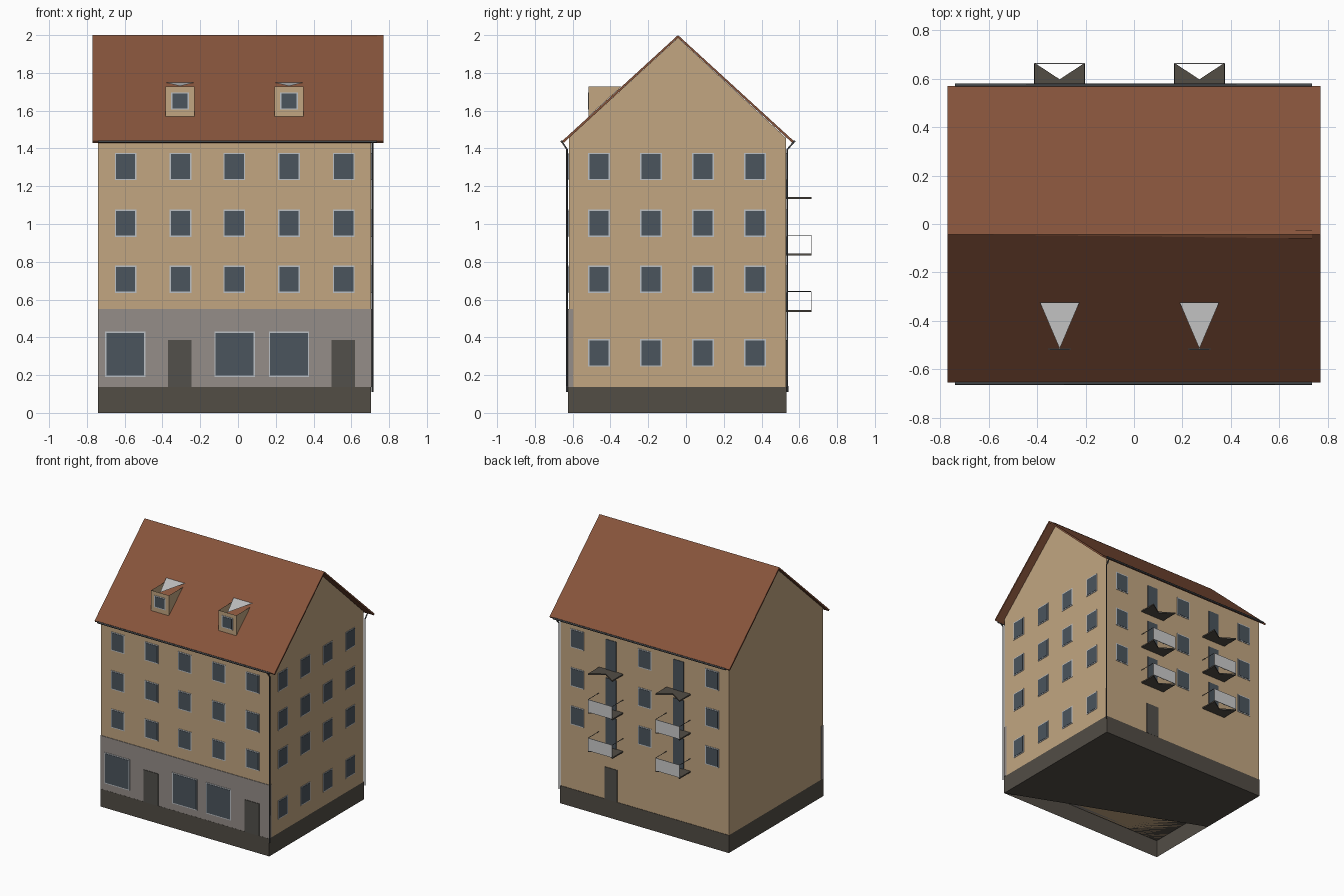
import bpy, bmesh
from mathutils import Vector

if "Cube" in bpy.data.objects:
    bpy.data.objects.remove(bpy.data.objects["Cube"])

def mat(name, r, g, b):
    m = bpy.data.materials.new(name)
    m.diffuse_color = (r, g, b, 1)
    m.use_nodes = True
    m.node_tree.nodes["Principled BSDF"].inputs["Base Color"].default_value = m.diffuse_color
    return m

PLASTER = mat("plaster", 0.54, 0.38, 0.22)
STONE = mat("stone", 0.30, 0.27, 0.25)
PLINTH = mat("plinth", 0.085, 0.074, 0.06)
TILE = mat("tile", 0.24, 0.088, 0.044)
GLASS = mat("glass", 0.07, 0.09, 0.11)
FRAME = mat("frame", 0.5, 0.53, 0.56)
DOOR = mat("door", 0.085, 0.08, 0.07)
METAL = mat("metal", 0.06, 0.065, 0.07)

X0, X1, Y0, Y1 = -0.74, 0.705, -0.62, 0.53   # wall limits
RIDGE = -0.0425

def mesh(name, verts, faces, m=None):
    me = bpy.data.meshes.new(name)
    me.from_pydata(verts, [], faces)
    ob = bpy.data.objects.new(name, me)
    bpy.context.collection.objects.link(ob)
    if m:
        me.materials.append(m)
    return ob

def box(name, a, b, m=None):
    v = [(x, y, z) for z in (a[2], b[2])
         for x, y in ((a[0], a[1]), (b[0], a[1]), (b[0], b[1]), (a[0], b[1]))]
    f = [(3, 2, 1, 0), (4, 5, 6, 7)] + [(i, (i + 1) % 4, (i + 1) % 4 + 4, i + 4) for i in range(4)]
    return mesh(name, v, f, m)

def extrude(name, pts, vec, m=None):
    """Prism: a 3D outline swept along a vector."""
    n = len(pts)
    v = [Vector(p) for p in pts]
    v += [p + Vector(vec) for p in v]
    f = [tuple(range(n))[::-1], tuple(range(n, 2 * n))]
    f += [(i, (i + 1) % n, (i + 1) % n + n, i + n) for i in range(n)]
    ob = mesh(name, v, f, m)
    bm = bmesh.new()
    bm.from_mesh(ob.data)
    bmesh.ops.recalc_face_normals(bm, faces=bm.faces)
    bm.to_mesh(ob.data)
    bm.free()
    return ob

def pipe(name, pts, r):
    cu = bpy.data.curves.new(name, 'CURVE')
    cu.dimensions = '3D'
    cu.bevel_depth, cu.bevel_resolution, cu.use_fill_caps = r, 1, True
    sp = cu.splines.new('POLY')
    sp.points.add(len(pts) - 1)
    for p, c in zip(sp.points, pts):
        p.co = (*c, 1)
    cu.materials.append(METAL)
    bpy.context.collection.objects.link(bpy.data.objects.new(name, cu))

def panel(name, side, u, z0, z1, w, d, m, at=None):
    """Thin slab on a facade, u along the wall, standing out by d."""
    a, b = u - w / 2, u + w / 2
    if side == 'front':
        y = Y0 if at is None else at
        box(name, (a, y - d, z0), (b, y, z1), m)
    elif side == 'back':
        box(name, (a, Y1, z0), (b, Y1 + d, z1), m)
    else:
        box(name, (X1, a, z0), (X1 + d, b, z1), m)

def window(side, u, z0, z1, w, at=None):
    panel(side + "_window_frame", side, u, z0, z1, w, 0.003, FRAME, at)
    panel(side + "_window_glass", side, u, z0 + 0.007, z1 - 0.007, w - 0.014, 0.005, GLASS, at)

# Plinth, open below with a partial floor
P0, P1 = Y0 - 0.005, Y1 + 0.003
ring = [(X0, P0), (X1, P0), (X1, P1), (X0, P1)]
mesh("plinth", [(x, y, z) for z in (0, 0.137) for x, y in ring],
     [(i, (i + 1) % 4, (i + 1) % 4 + 4, i + 4) for i in range(4)] + [(4, 5, 6, 7)], PLINTH)
mesh("plinth_floor", [(X1, P0, 0), (X0, -0.05, 0), (X0, P1, 0), (X1, P1, 0)], [(0, 1, 2, 3)], PLINTH)

# Walls with gables, stone ground-floor front
gable = [(Y0, 0.137), (Y1, 0.137), (Y1, 1.455), (RIDGE, 1.985), (Y0, 1.455)]
extrude("walls", [(X0, y, z) for y, z in gable], (X1 - X0, 0, 0), PLASTER)
box("shop_front", (X0 - 0.002, Y0 - 0.004, 0.137), (X1 + 0.002, -0.597, 0.55), STONE)

# Roof shell, tapered ridge cap
roof = [(-0.655, 1.44), (RIDGE, 2.0), (0.57, 1.44), (0.562, 1.43), (RIDGE, 1.986), (-0.647, 1.43)]
extrude("roof", [(-0.77, y, z) for y, z in roof], (1.54, 0, 0), TILE)
mesh("ridge_cap", [(-0.74, RIDGE, 2.0), (0.735, -0.06, 1.99), (0.735, -0.025, 1.99), (0.735, RIDGE, 2.0)],
     [(0, 1, 3), (0, 3, 2)], TILE)

# Gutters and downpipes
for s, ye, yw in (("front", -0.658, Y0 - 0.01), ("back", 0.573, Y1 + 0.007)):
    pipe(s + "_gutter", [(-0.74, ye, 1.437), (0.735, ye, 1.437)], 0.007)
    pipe(s + "_downpipe", [(0.712, ye, 1.437), (0.712, yw, 1.395), (0.712, yw, 0.11)], 0.005)

# Windows of the three upper floors, shop windows and doors
COLS = (-0.595, -0.305, -0.02, 0.27, 0.56)
FLOORS = (0.635, 0.932, 1.232)
for z in FLOORS:
    for u in COLS:
        window('front', u, z, z + 0.145, 0.115)
    for u in COLS[::2]:
        window('back', u, z, z + 0.145, 0.115)
for z in (0.245,) + FLOORS:
    for u in (-0.46, -0.185, 0.09, 0.365):
        window('right', u, z, z + 0.145, 0.115)
for u in (-0.597, -0.018, 0.27):
    window('front', u, 0.19, 0.43, 0.214, Y0 - 0.004)
for u in (-0.308, 0.558):
    panel("front_door", 'front', u, 0.137, 0.385, 0.125, 0.004, DOOR, Y0 - 0.004)
panel("back_door", 'back', 0.27, 0.137, 0.385, 0.11, 0.004, DOOR)

# Balconies with notched slabs, lower two floors have parapets
YB = 0.665
for u in (-0.307, 0.27):
    a, b = u - 0.103, u + 0.103
    for i, z in enumerate((0.535, 0.833, 1.132)):
        panel("balcony_door", 'back', u, z + 0.01, z + 0.243, 0.09, 0.004, GLASS)
        slab = [(a, Y1), (b, Y1), (b, YB), (u, (Y1 + YB) / 2), (a, YB)]
        extrude("balcony_slab", [(x, y, z) for x, y in slab], (0, 0, 0.01), PLINTH)
        if i < 2:
            box("balcony_parapet", (a, YB - 0.004, z + 0.01), (b, YB, z + 0.108))
            for x in (a, b):
                pipe("balcony_side_rail", [(x, Y1, z + 0.108), (x, YB - 0.003, z + 0.108)], 0.002)

# Dormers: front, cheeks and a triangular roof piece
YD, YT, Z0, Z1 = -0.515, -0.343, 1.585, 1.727
for u in (-0.307, 0.27):
    a, b = u - 0.076, u + 0.076
    mesh("dormer", [(a, YD, Z0), (b, YD, Z0), (b, YD, Z1), (a, YD, Z1),
                    (b, YT, Z1), (a, YT, Z1), (a, YD, 1.57), (b, YD, 1.57)],
         [(6, 7, 2, 3), (7, 4, 2), (6, 3, 5)], PLASTER)
    mesh("dormer_roof", [(u, YD, 1.73), (u + 0.081, -0.325, 1.75), (u - 0.081, -0.325, 1.75)], [(0, 1, 2)])
    window('front', u, 1.605, 1.697, 0.095, YD)
